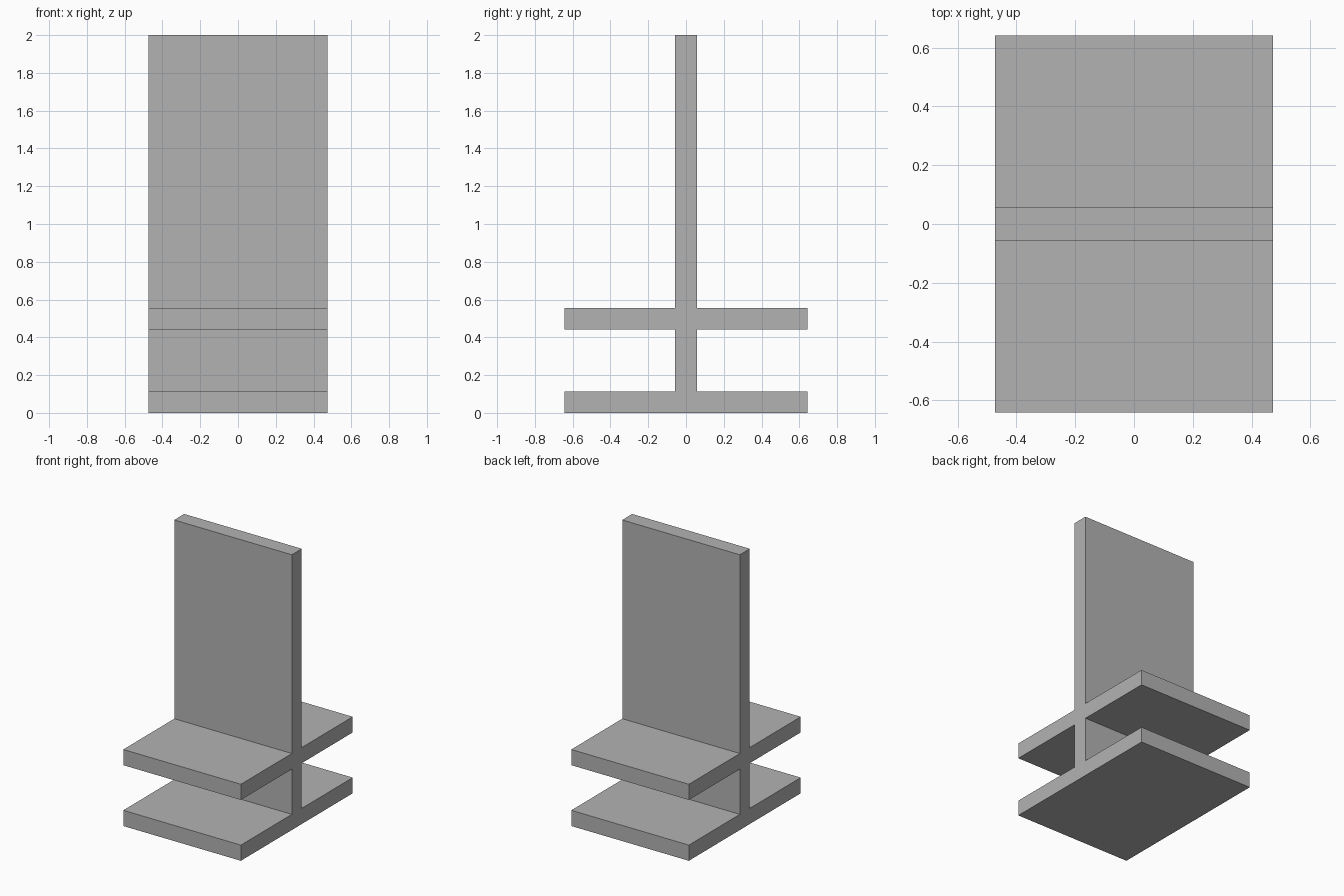
import bpy
import bmesh
from mathutils import Vector

cube = bpy.data.objects.get("Cube")
if cube:
    bpy.data.objects.remove(cube, do_unlink=True)

WIDTH = 0.945
HEIGHT = 2.0
HALF_DEPTH = 0.642
HALF_WALL = 0.057
BASE_TOP = 0.114
SHELF_BOTTOM, SHELF_TOP = 0.442, 0.556

# Plain grey material
grey = bpy.data.materials.new("plain grey")
grey.use_nodes = True
colour = (0.45, 0.45, 0.45, 1)
grey.diffuse_color = colour
grey.node_tree.nodes["Principled BSDF"].inputs["Base Color"].default_value = colour

# Half of the cross-section (y, z): base, wall, shelf, wall; mirrored for the rest
half = [
    (HALF_DEPTH, 0), (HALF_DEPTH, BASE_TOP), (HALF_WALL, BASE_TOP),
    (HALF_WALL, SHELF_BOTTOM), (HALF_DEPTH, SHELF_BOTTOM),
    (HALF_DEPTH, SHELF_TOP), (HALF_WALL, SHELF_TOP), (HALF_WALL, HEIGHT),
]
profile = half + [(-y, z) for y, z in reversed(half)]

# Extrude the cross-section along x into one solid
bm = bmesh.new()
end = bm.faces.new([bm.verts.new((-WIDTH / 2, y, z)) for y, z in profile])
result = bmesh.ops.extrude_face_region(bm, geom=[end], use_keep_orig=True)
moved = [v for v in result["geom"] if isinstance(v, bmesh.types.BMVert)]
bmesh.ops.translate(bm, verts=moved, vec=Vector((WIDTH, 0, 0)))
bmesh.ops.recalc_face_normals(bm, faces=bm.faces)

mesh = bpy.data.meshes.new("wall_with_base_and_shelf")
bm.to_mesh(mesh)
bm.free()
mesh.materials.append(grey)
stand = bpy.data.objects.new("wall_with_base_and_shelf", mesh)
bpy.context.collection.objects.link(stand)
